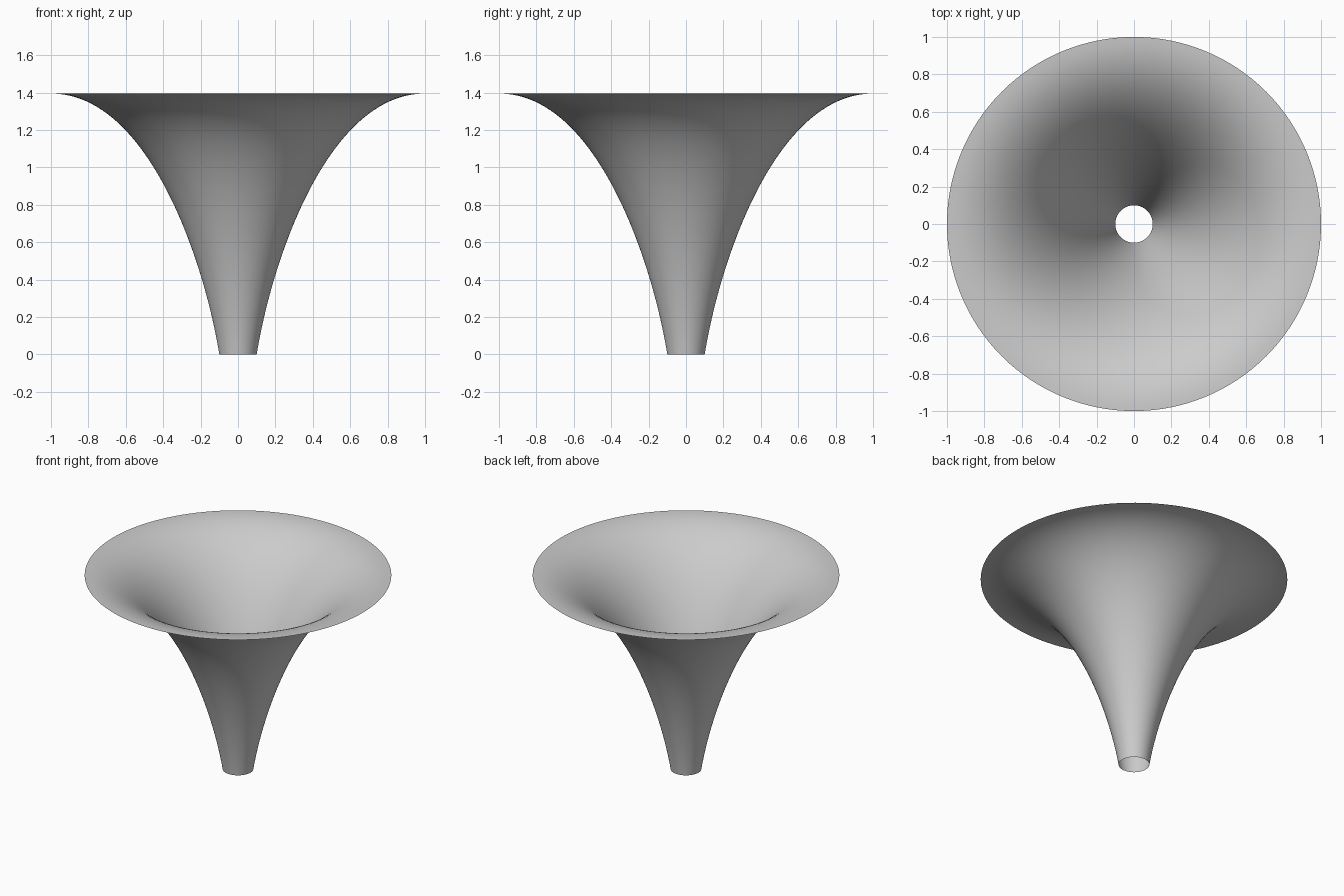
import bpy
import bmesh
import math
from mathutils import Vector
from mathutils.geometry import interpolate_bezier

cube = bpy.data.objects.get("Cube")
if cube:
    bpy.data.objects.remove(cube, do_unlink=True)

# Plain light grey
grey = bpy.data.materials.new("light_grey")
grey.use_nodes = True
colour = (0.6, 0.6, 0.6, 1.0)
grey.diffuse_color = colour
grey.node_tree.nodes["Principled BSDF"].inputs["Base Color"].default_value = colour

# Flared profile from the narrow mouth up to the flat rim
profile = interpolate_bezier(
    Vector((0.1, 0, 0)), Vector((0.18, 0, 0.5)),
    Vector((0.48, 0, 1.395)), Vector((1, 0, 1.395)), 48)

# Spin the profile into an open thin shell
bm = bmesh.new()
verts = [bm.verts.new(p) for p in profile]
edges = [bm.edges.new(pair) for pair in zip(verts, verts[1:])]
bmesh.ops.spin(bm, geom=verts + edges, cent=(0, 0, 0), axis=(0, 0, 1),
               angle=math.tau, steps=128, use_merge=True)
bmesh.ops.remove_doubles(bm, verts=bm.verts, dist=0.0001)
bmesh.ops.recalc_face_normals(bm, faces=bm.faces)
for face in bm.faces:
    face.smooth = True
mesh = bpy.data.meshes.new("flared_horn")
bm.to_mesh(mesh)
bm.free()
mesh.materials.append(grey)
horn = bpy.data.objects.new("flared_horn", mesh)
bpy.context.collection.objects.link(horn)
